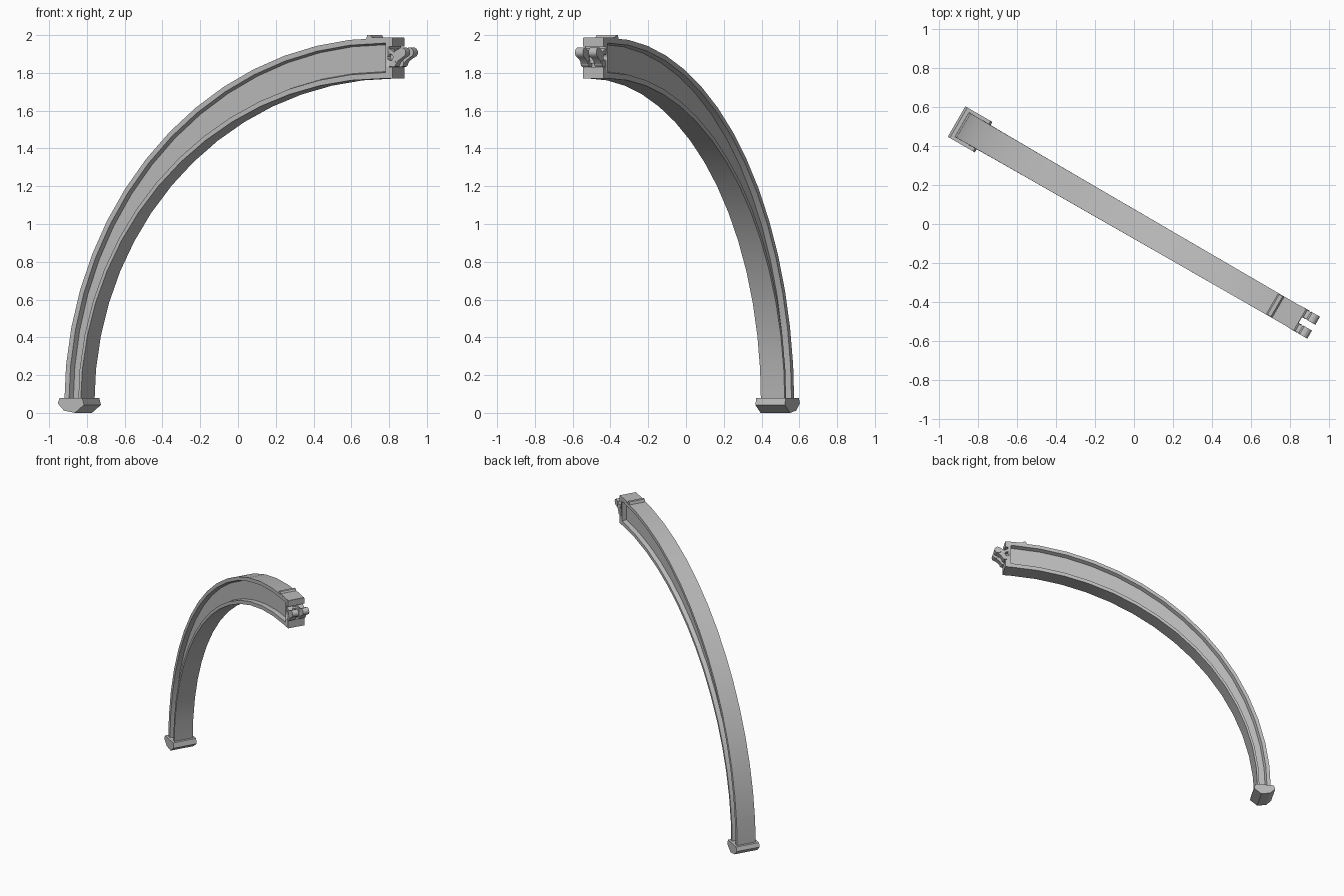
import bpy, bmesh, math
from mathutils import Matrix

cube = bpy.data.objects.get("Cube")
if cube:
    bpy.data.objects.remove(cube)

mat = bpy.data.materials.new("plain_grey")
mat.use_nodes = True
GREY = (0.5, 0.5, 0.5, 1)
mat.diffuse_color = GREY
mat.node_tree.nodes["Principled BSDF"].inputs["Base Color"].default_value = GREY

# Every part is drawn along x, then the whole arm is turned about z
TURN = Matrix.Rotation(math.radians(-30), 4, 'Z')


def finish(name, bm):
    bmesh.ops.recalc_face_normals(bm, faces=bm.faces)
    bm.transform(TURN)
    me = bpy.data.meshes.new(name)
    bm.to_mesh(me)
    bm.free()
    me.materials.append(mat)
    ob = bpy.data.objects.new(name, me)
    bpy.context.collection.objects.link(ob)
    bpy.ops.object.select_all(action='DESELECT')
    ob.select_set(True)
    bpy.context.view_layer.objects.active = ob
    bpy.ops.object.shade_smooth_by_angle(angle=math.radians(25))
    return ob


def loft(name, rings):
    bm = bmesh.new()
    loops = [[bm.verts.new(p) for p in ring] for ring in rings]
    n = len(loops[0])
    for a, b in zip(loops, loops[1:]):
        for i in range(n):
            j = (i + 1) % n
            bm.faces.new((a[i], a[j], b[j], b[i]))
    bm.faces.new(loops[0])
    bm.faces.new(loops[-1])
    return finish(name, bm)


def plate(name, outline, y0, y1):
    """Side outline (x, z) extruded across the width."""
    return loft(name, [[(x, y, z) for x, z in outline] for y in (y0, y1)])


def box(name, x0, x1, y0, y1, z0, z1):
    return plate(name, [(x0, z0), (x1, z0), (x1, z1), (x0, z1)], y0, y1)


def circle(x, z, r, n=14):
    return [(x + r * math.cos(2 * math.pi * i / n),
             z + r * math.sin(2 * math.pi * i / n)) for i in range(n)]


# Curved beam: tapering I-section swept along a quarter ellipse
CX, CZ = 0.92, 0.05
SEGMENTS = 15
rings = []
for k in range(SEGMENTS + 2):
    t = min(k / SEGMENTS, 1)
    a = t * math.pi / 2
    shift = 0.03 if k > SEGMENTS else 0
    inner = (CX - 1.84 * math.cos(a) + shift, CZ + 1.72 * math.sin(a))
    outer = (CX - 1.94 * math.cos(a) + shift, CZ + 1.935 * math.sin(a))
    thick = math.dist(inner, outer)
    w = 0.073 - 0.01 * t
    web = w - 0.032
    lip = 0.015 + 0.016 * t
    half = [(0, w), (lip, w), (lip + 0.006, web),
            (thick - 0.036, web), (thick - 0.028, w), (thick, w)]
    section = half + [(d, -y) for d, y in reversed(half)]
    rings.append([(inner[0] + (outer[0] - inner[0]) * d / thick, y,
                   inner[1] + (outer[1] - inner[1]) * d / thick) for d, y in section])
loft("curved_beam", rings)

# Foot with a faceted underside
plate("foot", [(-1.038, 0.08), (-1.05, 0.05), (-1.012, 0.012),
               (-0.945, 0), (-0.89, 0.042), (-0.9, 0.08)], -0.09, 0.09)

# Socket at the upper end: core with a lip above and below
W = 0.064
core = box("end_core", 0.94, 0.96, -W, W, 1.78, 1.98)
box("end_upper_lip", 0.94, 0.982, -W, W, 1.94, 1.985)
box("end_lower_lip", 0.94, 0.982, -W, W, 1.77, 1.83)

# Low ridge and cover plate on top of the beam
plate("top_ridge", [(0.815, 1.97), (0.825, 2.0), (0.845, 2.0), (0.865, 1.97)], -0.06, 0.06)
box("top_cover", 0.85, 0.98, -0.062, 0.062, 1.975, 1.988)

# Paired hinge lugs with eyes and pivot pins
for side, name in ((1, "left"), (-1, "right")):
    y0, y1 = sorted((side * 0.02, side * 0.062))
    plate(name + "_lug", [(0.95, 1.835), (0.995, 1.835), (1.015, 1.865), (1.055, 1.89),
                          (1.05, 1.925), (1.01, 1.925), (0.99, 1.91), (0.95, 1.935)], y0, y1)
    plate(name + "_eye", circle(1.037, 1.908, 0.026), y0 - 0.003, y1 + 0.003)
    plate(name + "_boss", circle(0.985, 1.85, 0.018), y0 - 0.003, y1 + 0.003)
box("hinge_web", 0.95, 0.985, -0.03, 0.03, 1.85, 1.92)

# Pin hole bored through the socket
hole = plate("pin_hole_cutter", circle(0.966, 1.883, 0.017), -0.2, 0.2)
hole.hide_render = True
hole.hide_viewport = True
for ob in [o for o in bpy.data.objects if o.name in ("end_core", "left_lug", "right_lug")]:
    cut = ob.modifiers.new("pin_hole", 'BOOLEAN')
    cut.operation = 'DIFFERENCE'
    cut.solver = 'EXACT'
    cut.object = hole
